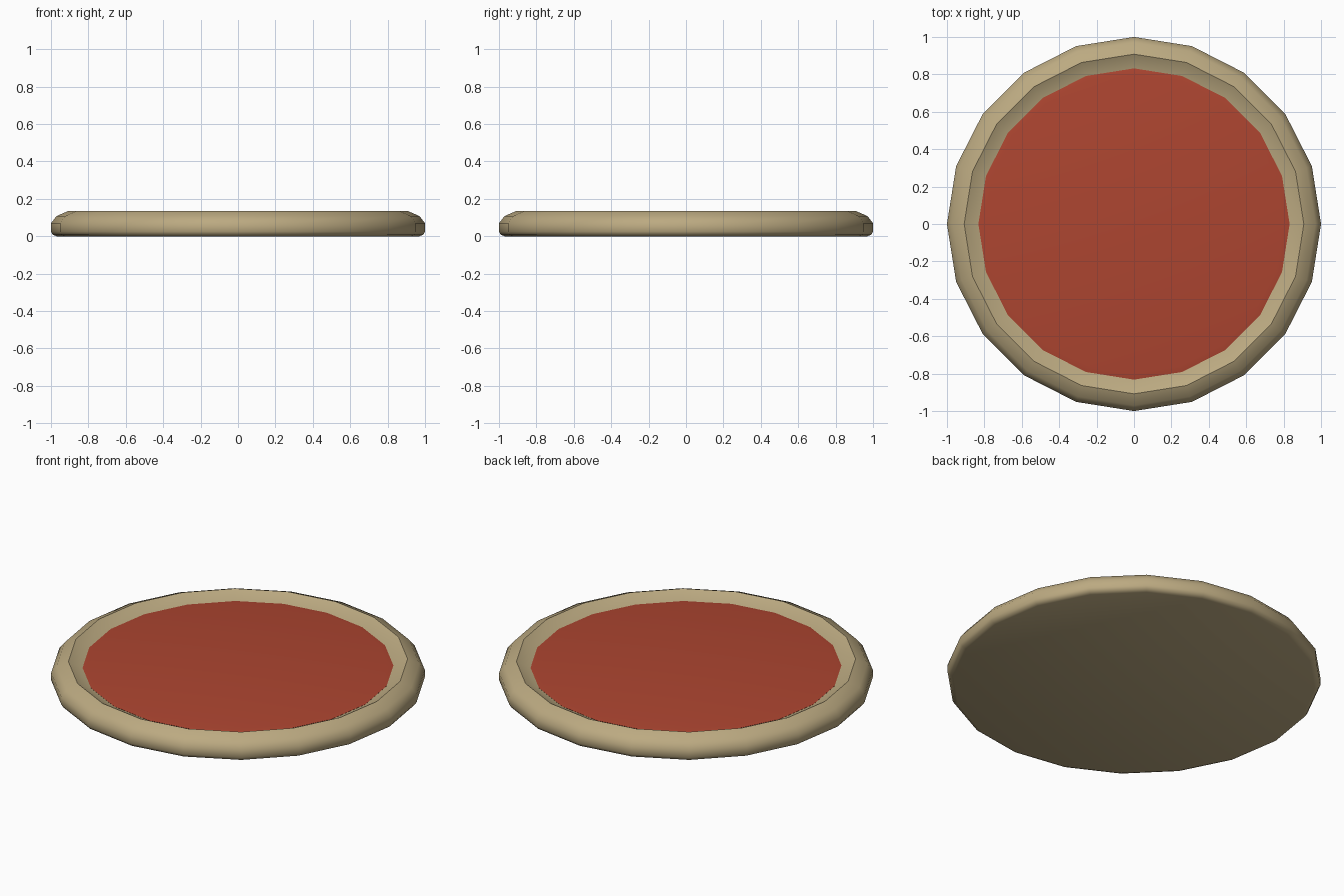
import bpy, bmesh, math

if "Cube" in bpy.data.objects:
    bpy.data.objects.remove(bpy.data.objects["Cube"])

SIDES = 20


def material(name, color):
    m = bpy.data.materials.new(name)
    m.diffuse_color = color
    m.use_nodes = True
    m.node_tree.nodes["Principled BSDF"].inputs["Base Color"].default_value = m.diffuse_color
    return m


def lathe(name, profile, mat, angle):
    """Revolve (radius, z) points, listed bottom to top, and cap both ends."""
    bm = bmesh.new()
    rings = []
    for r, z in profile:
        rings.append([bm.verts.new((r * math.cos(2 * math.pi * i / SIDES),
                                    r * math.sin(2 * math.pi * i / SIDES), z))
                      for i in range(SIDES)])
    for a, b in zip(rings, rings[1:]):
        for i in range(SIDES):
            j = (i + 1) % SIDES
            bm.faces.new((a[i], a[j], b[j], b[i]))
    bm.faces.new(rings[0][::-1])
    bm.faces.new(rings[-1])
    me = bpy.data.meshes.new(name)
    bm.to_mesh(me)
    bm.free()
    me.materials.append(mat)
    ob = bpy.data.objects.new(name, me)
    bpy.context.collection.objects.link(ob)
    bpy.ops.object.select_all(action='DESELECT')
    ob.select_set(True)
    bpy.context.view_layer.objects.active = ob
    bpy.ops.object.shade_smooth_by_angle(angle=math.radians(angle))
    return ob


tan = material("tan", (0.50, 0.40, 0.22, 1))
red = material("red", (0.42, 0.06, 0.03, 1))

# Rounded dish with a sharp ridge and an inward sloping lip
lathe("dish_rim", [(0.97, 0), (0.99, 0.008), (1.0, 0.025), (1.0, 0.07),
                   (0.97, 0.108), (0.908, 0.135), (0.83, 0.095)], tan, 45)

# Flat filling with a softened edge
lathe("red_filling", [(0.825, 0.085), (0.832, 0.097), (0.80, 0.102)], red, 80)
